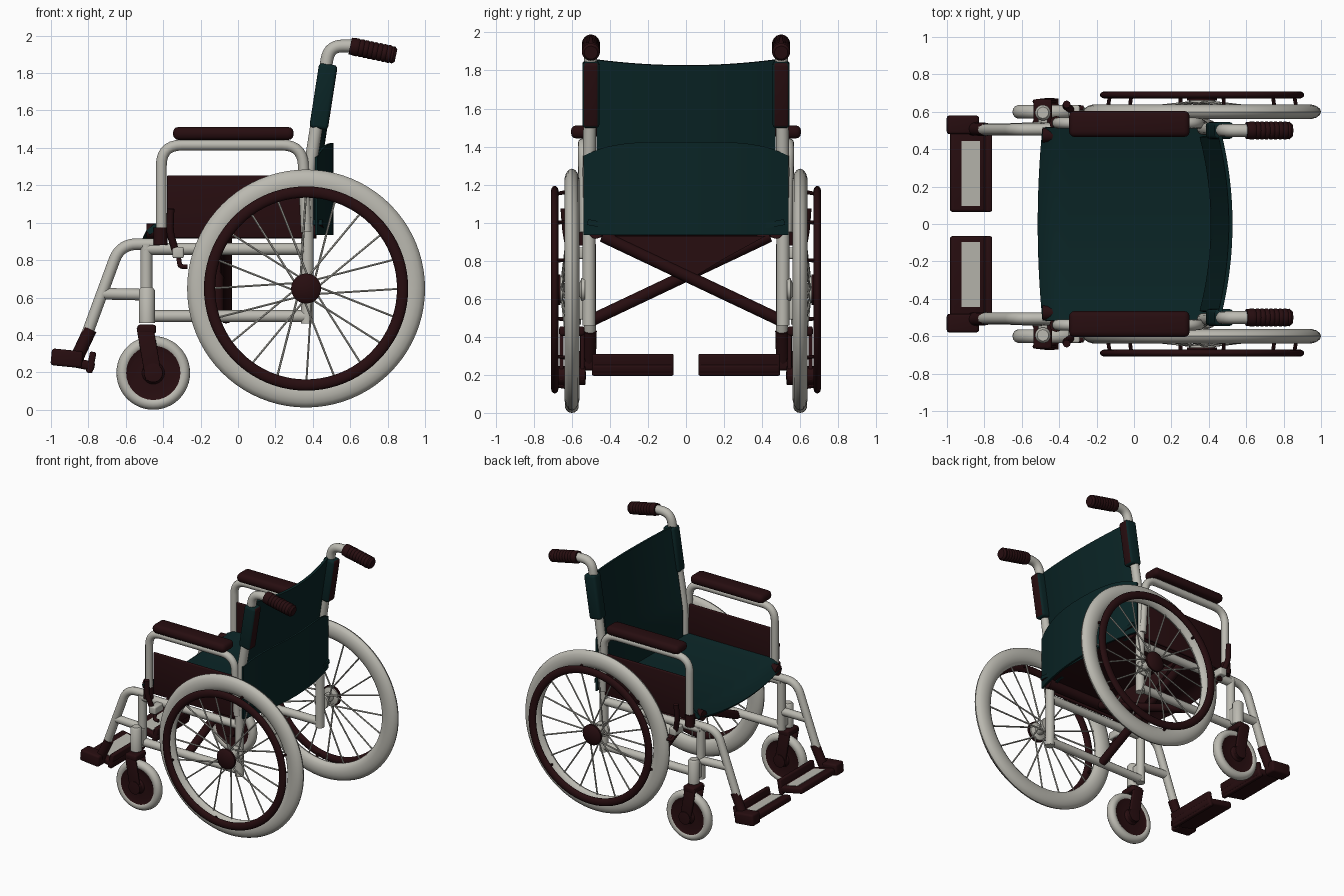
import bpy, bmesh, math
from mathutils import Vector, Matrix

if "Cube" in bpy.data.objects:
    bpy.data.objects.remove(bpy.data.objects["Cube"])


def material(name, rgb):
    m = bpy.data.materials.new(name)
    m.diffuse_color = (*rgb, 1)
    m.use_nodes = True
    m.node_tree.nodes["Principled BSDF"].inputs["Base Color"].default_value = m.diffuse_color
    return m


WHITE = material("warm grey", (0.50, 0.49, 0.44))
MAROON = material("dark maroon", (0.020, 0.004, 0.005))
TEAL = material("dark teal", (0.003, 0.018, 0.019))


def finish(name, bm, mats, rule=None):
    bmesh.ops.remove_doubles(bm, verts=bm.verts, dist=1e-5)
    bmesh.ops.recalc_face_normals(bm, faces=bm.faces)
    bm.normal_update()
    if rule:
        for f in bm.faces:
            f.material_index = rule(f)
    me = bpy.data.meshes.new(name)
    bm.to_mesh(me)
    bm.free()
    for m in mats:
        me.materials.append(m)
    me.shade_smooth()
    me.set_sharp_from_angle(angle=0.7)
    ob = bpy.data.objects.new(name, me)
    bpy.context.collection.objects.link(ob)
    return ob


def lathe(name, prof, c, axis, mat, n=32, closed=False):
    """Spin (radius, height) points round an axis through c."""
    bm = bmesh.new()
    q = Vector(axis).to_track_quat('Z', 'Y')
    rings = []
    for i in range(n):
        a = 2 * math.pi * i / n
        rings.append([bm.verts.new(Vector(c) + q @ Vector((r * math.cos(a), r * math.sin(a), h)))
                      for r, h in prof])
    m = len(prof)
    for i in range(n):
        A, B = rings[i], rings[(i + 1) % n]
        for j in range(m if closed else m - 1):
            k = (j + 1) % m
            bm.faces.new((A[j], A[k], B[k], B[j]))
    return finish(name, bm, [mat])


def ring(name, R, rr, ry, c, mat, n=64, k=14):
    prof = [(R + rr * math.cos(2 * math.pi * i / k), ry * math.sin(2 * math.pi * i / k)) for i in range(k)]
    return lathe(name, prof, c, (0, 1, 0), mat, n, True)


def rounded(pts, rad):
    pts = [Vector(p) for p in pts]
    out = [pts[0]]
    for a, b, c in zip(pts, pts[1:], pts[2:]):
        d = min(rad, (a - b).length * .48, (c - b).length * .48)
        p, q = b + (a - b).normalized() * d, b + (c - b).normalized() * d
        for i in range(8):
            t = i / 7
            out.append(p * (1 - t) ** 2 + b * 2 * t * (1 - t) + q * t * t)
    return out + [pts[-1]]


def tubes(name, paths, r, mat, rad=0.09, res=4):
    cu = bpy.data.curves.new(name, 'CURVE')
    cu.dimensions = '3D'
    cu.bevel_depth = r
    cu.bevel_resolution = res
    cu.use_fill_caps = True
    for path in paths:
        pts = rounded(path, rad)
        sp = cu.splines.new('POLY')
        sp.points.add(len(pts) - 1)
        for p, v in zip(sp.points, pts):
            p.co = (*v, 1)
    tmp = bpy.data.objects.new(name + "_path", cu)
    bpy.context.collection.objects.link(tmp)
    me = bpy.data.meshes.new_from_object(tmp.evaluated_get(bpy.context.evaluated_depsgraph_get()))
    bpy.data.objects.remove(tmp)
    bm = bmesh.new()
    bm.from_mesh(me)
    for f in bm.faces:
        f.material_index = 0
    return finish(name, bm, [mat])


def box(name, c, size, mats, bevel=0.015, tilt=0.0, rule=None):
    bm = bmesh.new()
    bmesh.ops.create_cube(bm, size=1)
    bmesh.ops.scale(bm, vec=size, verts=bm.verts)
    if bevel:
        bmesh.ops.bevel(bm, geom=bm.edges[:], offset=bevel, segments=3, profile=0.5, affect='EDGES')
    bmesh.ops.transform(bm, matrix=Matrix.Translation(c) @ Matrix.Rotation(tilt, 4, 'Y'), verts=bm.verts)
    return finish(name, bm, mats, rule)


def sheet(name, f, thick, mats, rule=None, nu=20, nv=12):
    """Cloth panel from f(u, v), u in -1..1, v in 0..1."""
    bm = bmesh.new()
    g = [[bm.verts.new(f(-1 + 2 * i / nu, j / nv)) for j in range(nv + 1)] for i in range(nu + 1)]
    for i in range(nu):
        for j in range(nv):
            bm.faces.new((g[i][j], g[i + 1][j], g[i + 1][j + 1], g[i][j + 1]))
    bmesh.ops.recalc_face_normals(bm, faces=bm.faces)
    bmesh.ops.solidify(bm, geom=bm.faces[:], thickness=thick)
    return finish(name, bm, mats, rule)


def cane_x(z):
    return 0.37 + max(0, z - 1.2) * 0.155


# Cloth seat (maroon underside), backrest and rear pocket
sheet("seat", lambda u, v: Vector((-0.49 - 0.025 * (1 - u * u) + v * (0.94 + 0.05 * (1 - u * u)), 0.515 * u,
                                   1.018 - 0.05 * (1 - u * u) - 0.06 * max(0, 1 - v * 8) ** 2)),
      0.03, [TEAL, MAROON], lambda f: 1 if f.normal.z < -0.7 else 0, nv=24)


def back(u, v):
    z = 0.96 + v * (0.895 - 0.03 * (1 - u * u))
    return Vector((cane_x(z) + 0.06 * (1 - u * u), 0.47 * u, z))


sheet("backrest", back, 0.02, [TEAL])
sheet("back_pocket", lambda u, v: Vector((0.425 + 0.085 * (1 - u * u), 0.54 * u,
                                          0.935 + v * (0.415 + 0.075 * (1 - u ** 4)))), 0.015, [TEAL])

# Folding cross brace with centre gusset
bm = bmesh.new()
tri = [(-0.42, 0.93), (-0.2, 0.81), (-0.05, 0.72), (0.05, 0.72), (0.2, 0.81), (0.42, 0.93)]
face = bm.faces.new([bm.verts.new((-0.07, y, z)) for y, z in tri])
ext = bmesh.ops.extrude_face_region(bm, geom=[face])
bmesh.ops.translate(bm, vec=(0.02, 0, 0), verts=[v for v in ext["geom"] if isinstance(v, bmesh.types.BMVert)])
finish("brace_gusset", bm, [MAROON])

CX, CZ = 0.364, 0.648          # drive wheel centre
for s, side in ((1, "right"), (-1, "left")):
    def nm(n):
        return side + "_" + n

    def P(x, y, z):
        return (x, s * y, z)

    def at(r, a, y):
        return P(CX + r * math.cos(a), y, CZ + r * math.sin(a))

    # Drive wheel
    ring(nm("tyre"), 0.568, 0.068, 0.04, P(CX, 0.6, CZ), WHITE, 80)
    ring(nm("hand_rim"), 0.516, 0.03, 0.02, P(CX, 0.69, CZ), MAROON, 80)
    sp = []
    for i in range(20):
        a = i * math.pi / 10
        sp.append((at(0.04, a + (0.9 if i % 2 else -0.9), 0.575 if i % 4 < 2 else 0.655), at(0.52, a, 0.6)))
    tubes(nm("spokes"), sp, 0.006, WHITE, res=1)
    tubes(nm("rim_tabs"), [(at(0.53, i * math.pi / 3 + 0.3, 0.61), at(0.515, i * math.pi / 3 + 0.3, 0.69))
                           for i in range(6)], 0.010, MAROON, res=2)
    lathe(nm("hub"), [(0, -0.07), (0.06, -0.07), (0.06, -0.05), (0.035, -0.04), (0.035, 0.04), (0.07, 0.05),
                      (0.07, 0.065), (0, 0.065)], P(CX, 0.6, CZ), (0, s, 0), WHITE)
    lathe(nm("hub_cap"), [(0, 0), (0.08, 0), (0.08, 0.015), (0.06, 0.032), (0, 0.035)],
          P(CX, 0.66, CZ), (0, s, 0), MAROON)
    tubes(nm("axle"), [(P(CX, 0.5, CZ), P(CX, 0.6, CZ))], 0.03, WHITE)

    # Front caster and fork
    ring(nm("caster_tyre"), 0.163, 0.034, 0.036, P(-0.453, 0.6, 0.197), WHITE, 48)
    lathe(nm("caster_disc"), [(0, -0.04), (0.05, -0.04), (0.06, -0.025), (0.12, -0.022), (0.145, -0.03),
                              (0.145, 0.03), (0.12, 0.022), (0.06, 0.025), (0.05, 0.04), (0, 0.04)],
          P(-0.453, 0.6, 0.197), (0, 1, 0), MAROON)
    for k in (-1, 1):
        box(nm("fork_leg"), P(-0.474, 0.6 + k * 0.055, 0.305), (0.09, 0.022, 0.29), [MAROON], 0.008, -0.17)
    lathe(nm("caster_axle"), [(0, -0.075), (0.05, -0.07), (0.05, 0.07), (0, 0.075)],
          P(-0.453, 0.6, 0.197), (0, 1, 0), MAROON)
    box(nm("fork_crown"), P(-0.488, 0.6, 0.43), (0.10, 0.135, 0.05), [MAROON])
    # Front post with caster housing bracketed outside it
    tubes(nm("front_post"), [(P(-0.49, 0.51, 0.47), P(-0.49, 0.51, 0.88))], 0.032, WHITE)
    lathe(nm("caster_housing"), [(0, -0.09), (0.042, -0.09), (0.042, 0.085), (0.03, 0.1), (0, 0.1)],
          P(-0.487, 0.595, 0.555), (0, 0, 1), WHITE)
    box(nm("housing_bracket"), P(-0.487, 0.55, 0.555), (0.05, 0.09, 0.13), [WHITE], 0.008)

    # Side frame, back cane and footrest hanger
    tubes(nm("back_cane"), [(P(0.37, 0.51, 0.46), P(0.37, 0.51, 1.2), P(0.487, 0.5, 1.945),
                             P(0.64, 0.5, 1.945))], 0.034, WHITE)
    tubes(nm("side_rails"), [(P(0.37, 0.51, 0.5), P(-0.49, 0.51, 0.5)),
                             (P(0.37, 0.51, 0.86), P(-0.5, 0.51, 0.86))], 0.032, WHITE)
    tubes(nm("footrest_hanger"), [(P(-0.42, 0.505, 0.885), P(-0.63, 0.505, 0.885), P(-0.805, 0.505, 0.41)),
                                  (P(-0.72, 0.505, 0.62), P(-0.49, 0.515, 0.615))], 0.031, WHITE)
    tubes(nm("footrest_tube"), [(P(-0.79, 0.505, 0.43), P(-0.87, 0.51, 0.26))], 0.036, MAROON)

    # Footplate with light inset
    box(nm("footplate"), P(-0.875, 0.28, 0.252), (0.22, 0.43, 0.05), [MAROON], 0.015, 0.2)
    box(nm("heel_lip"), P(-0.785, 0.28, 0.253), (0.035, 0.43, 0.115), [MAROON], 0.01, 0.2)
    box(nm("footplate_inset"), P(-0.874, 0.27, 0.276), (0.10, 0.35, 0.009), [WHITE], 0, 0.2)
    box(nm("footplate_bracket"), P(-0.915, 0.53, 0.275), (0.168, 0.10, 0.09), [MAROON], 0.015, 0.1)

    # Push grip with shallow ribs
    prof = [(0, 0), (0.045, 0)]
    for i in range(8):
        h = 0.03 + i * 0.025
        prof += [(0.048, h), (0.048, h + 0.012), (0.044, h + 0.018)]
    prof += [(0.047, 0.235), (0.035, 0.25), (0, 0.25)]
    lathe(nm("push_grip"), prof, P(0.60, 0.5, 1.945), (0.24, 0, -0.05), MAROON, 24)

    # Cloth sleeve round the cane, maroon at the rear
    box(nm("cane_sleeve"), P(0.457, 0.5, 1.675), (0.10, 0.09, 0.35), [TEAL, MAROON], 0.02, 0.154,
        lambda f: 1 if f.normal.x > 0.75 else 0)

    # Armrest
    tubes(nm("armrest_tube"), [(P(-0.41, 0.54, 0.9), P(-0.41, 0.54, 1.415), P(0.345, 0.54, 1.415),
                                P(0.365, 0.53, 0.95))], 0.029, WHITE, 0.11)
    box(nm("armrest_pad"), P(-0.025, 0.535, 1.477), (0.645, 0.14, 0.07), [MAROON], 0.03)
    box(nm("side_panel"), P(-0.015, 0.525, 1.085), (0.73, 0.02, 0.335), [MAROON], 0.008)
    tubes(nm("armrest_socket"), [(P(-0.415, 0.54, 0.88), P(-0.415, 0.54, 0.975))], 0.037, MAROON)

    # Seat tube and cross brace bar
    tubes(nm("seat_tube"), [(P(-0.49, 0.475, 0.955), P(0.42, 0.475, 0.955))], 0.04, MAROON)
    tubes(nm("cross_bar"), [((-0.085 + s * 0.022, s * 0.49, 0.49), (-0.085 + s * 0.022, -s * 0.44, 0.93))],
          0.032, MAROON)

    # Brake lever and clamp
    tubes(nm("brake_lever"), [(P(-0.36, 0.64, 1.075), P(-0.365, 0.63, 0.95), P(-0.335, 0.61, 0.85))],
          0.02, MAROON, 0.04)
    box(nm("brake_clamp"), P(-0.32, 0.58, 0.84), (0.06, 0.11, 0.06), [WHITE], 0.01)
    tubes(nm("brake_shoe"), [(P(-0.32, 0.57, 0.83), P(-0.31, 0.62, 0.765), P(-0.27, 0.62, 0.765))],
          0.013, MAROON, 0.02)
